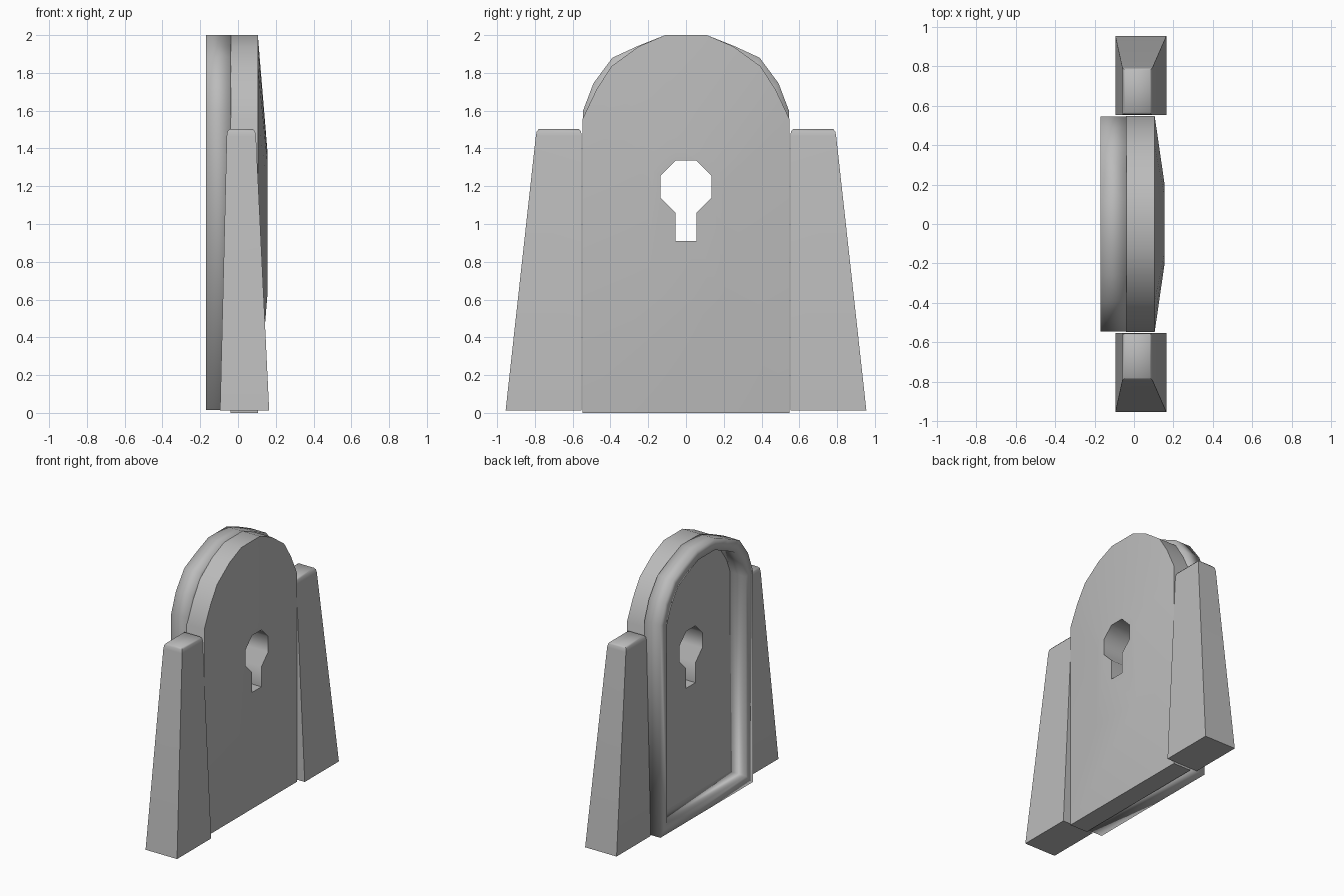
import bpy, bmesh, math

cube = bpy.data.objects.get("Cube")
if cube:
    bpy.data.objects.remove(cube, do_unlink=True)

stone = bpy.data.materials.new("stone_grey")
stone.use_nodes = True
GREY = (0.5, 0.5, 0.5, 1)
stone.diffuse_color = GREY
stone.node_tree.nodes["Principled BSDF"].inputs["Base Color"].default_value = GREY


def loft(name, rings, closed=False):
    """Join matching rings of 3D points; cap the ends unless closed."""
    bm = bmesh.new()
    loops = [[bm.verts.new(p) for p in ring] for ring in rings]
    pairs = list(zip(loops, loops[1:]))
    if closed:
        pairs.append((loops[-1], loops[0]))
    else:
        bm.faces.new(loops[0])
        bm.faces.new(loops[-1])
    n = len(loops[0])
    for a, b in pairs:
        for i in range(n):
            j = (i + 1) % n
            bm.faces.new((a[i], a[j], b[j], b[i]))
    bmesh.ops.recalc_face_normals(bm, faces=bm.faces[:])
    mesh = bpy.data.meshes.new(name)
    bm.to_mesh(mesh)
    bm.free()
    mesh.materials.append(stone)
    obj = bpy.data.objects.new(name, mesh)
    bpy.context.collection.objects.link(obj)
    return obj


def smooth(obj, degrees):
    bpy.ops.object.select_all(action="DESELECT")
    obj.select_set(True)
    bpy.context.view_layer.objects.active = obj
    bpy.ops.object.shade_smooth_by_angle(angle=math.radians(degrees))


def mirrored(half):
    """Full outline in (y, z) from its +y half, listed bottom to top."""
    return half + [(-y, z) for y, z in reversed(half)]


def at_x(x, outline):
    return [(x, y, z) for y, z in outline]


# Arched rim on the rear side of the slab
rim_outer = mirrored([(0.545, 0.015), (0.545, 1.6), (0.49, 1.745),
                      (0.39, 1.88), (0.26, 1.94), (0.11, 2.0)])
rim_inner = mirrored([(0.465, 0.09), (0.465, 1.58), (0.42, 1.69),
                      (0.335, 1.81), (0.225, 1.865), (0.095, 1.92)])
rim = loft("arched_rim", [at_x(-0.17, rim_outer), at_x(-0.038, rim_outer),
                          at_x(-0.038, rim_inner), at_x(-0.17, rim_inner)], closed=True)
smooth(rim, 100)

# Arched slab with a shallow domed face
arch = mirrored([(0.548, 0.0), (0.548, 1.555), (0.475, 1.71),
                 (0.395, 1.835), (0.25, 1.94), (0.11, 2.0)])
crown = [(y * 0.37, 1.01 + (z - 1.01) * 0.39) for y, z in arch]
slab = loft("arched_slab", [at_x(-0.04, arch), at_x(0.105, arch), at_x(0.155, crown)])

# Keyhole cut through the slab
keyhole = mirrored([(0.055, 0.91), (0.055, 1.06), (0.135, 1.14),
                    (0.135, 1.255), (0.055, 1.335)])
cutter = loft("keyhole_cutter", [at_x(-0.3, keyhole), at_x(0.3, keyhole)])
cutter.hide_render = True
cut = slab.modifiers.new("keyhole", "BOOLEAN")
cut.operation = "DIFFERENCE"
cut.solver = "EXACT"
cut.object = cutter
bpy.context.view_layer.objects.active = slab
bpy.ops.object.modifier_apply(modifier=cut.name)
bpy.data.objects.remove(cutter, do_unlink=True)
smooth(slab, 50)

# Tapered buttresses on both sides
SECTIONS = [  # z, x min, x max, y inner, y outer
    (0.012, -0.095, 0.165, 0.552, 0.955),
    (1.465, -0.06, 0.095, 0.552, 0.795),
    (1.49, -0.056, 0.09, 0.556, 0.79),
    (1.502, -0.046, 0.08, 0.566, 0.78),
]
for side, name in ((1, "rear_buttress"), (-1, "front_buttress")):
    rings = [[(x0, side * y0, z), (x1, side * y0, z), (x1, side * y1, z), (x0, side * y1, z)]
             for z, x0, x1, y0, y1 in SECTIONS]
    smooth(loft(name, rings), 60)
